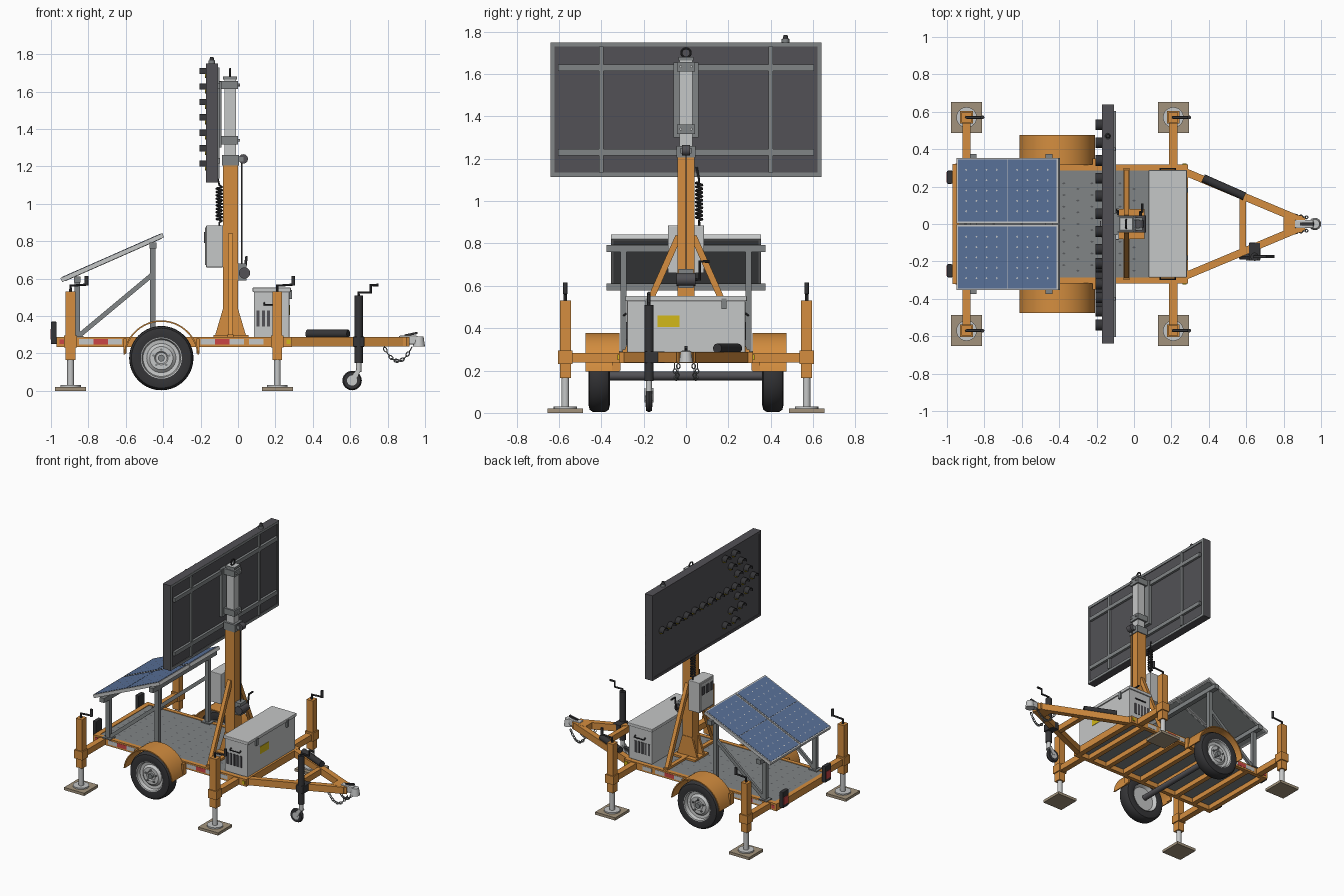
import bpy, bmesh, math
from mathutils import Vector, Matrix

if "Cube" in bpy.data.objects:
    bpy.data.objects.remove(bpy.data.objects["Cube"])

def mat(name, r, g, b):
    m = bpy.data.materials.new(name)
    m.diffuse_color = (r, g, b, 1)
    m.use_nodes = True
    m.node_tree.nodes["Principled BSDF"].inputs["Base Color"].default_value = m.diffuse_color
    return m

ORANGE = mat("orange paint", 0.66, 0.27, 0.05)
LIGHT = mat("light grey", 0.56, 0.57, 0.57)
MID = mat("galvanised grey", 0.22, 0.235, 0.24)
BLACK = mat("black rubber", 0.035, 0.035, 0.038)
DARK = mat("dark sign grey", 0.085, 0.083, 0.092)
BLUE = mat("solar blue", 0.10, 0.165, 0.32)
TAN = mat("wood tan", 0.36, 0.29, 0.20)
YELLOW = mat("yellow", 0.65, 0.48, 0.01)
RED = mat("red", 0.60, 0.06, 0.06)
DIRT = mat("deck hole grey", 0.10, 0.105, 0.11)

def finish(name, bm, m, smooth=False):
    bmesh.ops.recalc_face_normals(bm, faces=bm.faces)
    me = bpy.data.meshes.new(name)
    bm.to_mesh(me)
    bm.free()
    me.materials.append(m)
    if smooth:
        me.shade_smooth()
        me.set_sharp_from_angle(angle=math.radians(35))
    ob = bpy.data.objects.new(name, me)
    bpy.context.collection.objects.link(ob)
    return ob

def box(name, x, y, z, m, bevel=0):
    bm = bmesh.new()
    c = Vector([(a[0] + a[1]) / 2 for a in (x, y, z)])
    s = [abs(a[1] - a[0]) for a in (x, y, z)]
    bmesh.ops.create_cube(bm, size=1, matrix=Matrix.Translation(c) @ Matrix.Diagonal((*s, 1)))
    if bevel:
        bmesh.ops.bevel(bm, geom=bm.edges[:], offset=bevel, segments=2, profile=0.5, affect='EDGES')
    return finish(name, bm, m)

def beam(name, a, b, w, h, m):
    a, b = Vector(a), Vector(b)
    d = (b - a).normalized()
    side = d.cross(Vector((0, 0, 1))).normalized()
    up = side.cross(d)
    rot = Matrix((side, d, up)).transposed().to_4x4()
    bm = bmesh.new()
    bmesh.ops.create_cube(bm, size=1, matrix=Matrix.Translation((a + b) / 2) @ rot
                          @ Matrix.Diagonal((w, (b - a).length, h, 1)))
    return finish(name, bm, m)

def cyl(name, a, b, r, m, n=24, r2=None):
    a, b = Vector(a), Vector(b)
    rot = (b - a).to_track_quat('Z', 'Y').to_matrix().to_4x4()
    bm = bmesh.new()
    bmesh.ops.create_cone(bm, cap_ends=True, segments=n, radius1=r, radius2=r if r2 is None else r2,
                          depth=(b - a).length, matrix=Matrix.Translation((a + b) / 2) @ rot)
    return finish(name, bm, m, True)

def tube(name, pts, r, m, cyclic=False):
    cu = bpy.data.curves.new(name, 'CURVE')
    cu.dimensions, cu.bevel_depth, cu.bevel_resolution, cu.use_fill_caps = '3D', r, 2, True
    sp = cu.splines.new('POLY')
    sp.points.add(len(pts) - 1)
    for p, q in zip(sp.points, pts):
        p.co = (*q, 1)
    sp.use_cyclic_u = cyclic
    tmp = bpy.data.objects.new(name, cu)
    me = bpy.data.meshes.new_from_object(tmp)
    bpy.data.objects.remove(tmp)
    bm = bmesh.new()
    bm.from_mesh(me)
    return finish(name, bm, m, True)

def prism(name, profile, y0, y1, m, smooth=False):
    """Closed x,z profile extruded along y."""
    bm = bmesh.new()
    f = bm.faces.new([bm.verts.new((x, y0, z)) for x, z in profile])
    r = bmesh.ops.extrude_face_region(bm, geom=[f])
    bmesh.ops.translate(bm, verts=[v for v in r['geom'] if isinstance(v, bmesh.types.BMVert)], vec=(0, y1 - y0, 0))
    return finish(name, bm, m, smooth)

def lathe(name, profile, centre, m, n=40):
    """Profile of (radius, y) spun about the y axis."""
    bm = bmesh.new()
    vs = [bm.verts.new((r, y, 0)) for r, y in profile]
    es = [bm.edges.new((vs[i], vs[i + 1])) for i in range(len(vs) - 1)]
    bmesh.ops.spin(bm, geom=vs + es, cent=(0, 0, 0), axis=(0, 1, 0), angle=2 * math.pi, steps=n)
    bmesh.ops.remove_doubles(bm, verts=bm.verts, dist=1e-5)
    bmesh.ops.translate(bm, verts=bm.verts, vec=centre)
    return finish(name, bm, m, True)

def plates(name, quads, m):
    bm = bmesh.new()
    for q in quads:
        bm.faces.new([bm.verts.new(p) for p in q])
    return finish(name, bm, m)

def ring(a, b, steps, r, cx, cz):
    return [(cx + r * math.cos(a + (b - a) * i / steps), cz + r * math.sin(a + (b - a) * i / steps))
            for i in range(steps + 1)]

# Chassis: deck, rails, cross members
box("deck", (-0.95, 0.28), (-0.295, 0.295), (0.272, 0.284), MID)
holes = [(-0.9 + 0.075 * i, -0.25 + 0.0625 * j + 0.03 * (i % 2)) for i in range(13) for j in range(8)]
plates("deck_studs", [[(x - .01, y, .2855), (x, y - .006, .2855), (x + .01, y, .2855), (x, y + .006, .2855)]
                      for x, y in holes], DIRT)
box("rear_beam", (-0.97, -0.935), (-0.32, 0.32), (0.235, 0.288), ORANGE)
box("front_beam", (0.25, 0.29), (-0.315, 0.315), (0.235, 0.288), ORANGE)
for i in range(7):
    x = -0.8 + 0.16 * i
    box("cross_member", (x - .018, x + .018), (-0.3, 0.3), (0.235, 0.272), ORANGE)
cyl("axle", (-0.41, -0.37, 0.175), (-0.41, 0.37, 0.175), 0.021, DARK)
box("brace_beam", (-0.055, -0.025), (-0.3, 0.3), (0.284, 0.3), ORANGE)

for s in (-1, 1):
    box("side_rail", (-0.96, 0.29), (s * 0.287, s * 0.317), (0.235, 0.288), ORANGE)
    for x0 in (-0.85, -0.2, 0.06):
        for k, m in enumerate((LIGHT, RED, LIGHT)):
            if x0 < 0 or k == 0:
                box("reflector_tape", (x0 + .077 * k, x0 + .077 * (k + 1)), (s * .316, s * .319), (.248, .277), m)
    box("rear_marker", (-0.955, -0.93), (s * .316, s * .323), (.25, .275), RED)
    box("front_marker", (0.258, 0.28), (s * .316, s * .323), (.25, .275), YELLOW)
    # Tail lights
    box("tail_light", (-1.0, -0.97), (s * .215, s * .285), (.25, .37), BLACK, .005)
    box("tail_lens", (-1.0035, -0.998), (s * .223, s * .277), (.275, .33), RED)
    # Wheels and fenders
    c = (-0.41, s * 0.41, 0.175)
    lathe("tyre", [(.108, -.045), (.14, -.05), (.16, -.045), (.17, -.03), (.172, 0), (.17, .03),
                   (.16, .045), (.14, .05), (.108, .045), (.104, 0), (.108, -.045)], c, BLACK)
    lathe("rim", [(.001, s * .02), (.03, s * .022), (.036, s * .03), (.062, s * .03), (.078, s * .015),
                  (.098, s * .018), (.104, s * .044), (.11, s * .046), (.106, s * -.046), (.09, s * -.02),
                  (.001, s * -.02)], c, LIGHT)
    cyl("hub", (-0.41, s * .43, .175), (-0.41, s * .452, .175), .018, MID)
    for k in range(5):
        a = math.tau * k / 5 + math.pi / 2
        x, z = -0.41 + .045 * math.cos(a), .175 + .045 * math.sin(a)
        cyl("lug_nut", (x, s * .435, z), (x, s * .448, z), .007, MID, 6)
    prism("fender", ring(0.1, math.pi - 0.1, 24, .202, -0.41, .175) + ring(math.pi - 0.1, 0.1, 24, .194, -0.41, .175),
          s * .315, s * .475, ORANGE, True)
    for x in (-0.605, -0.215):
        box("fender_bracket", (x - .008, x + .008), (s * .31, s * .35), (.2, .28), ORANGE)
    # Drawbar arms
    beam("drawbar_arm", (0.27, s * .28, .262), (0.91, s * .012, .262), .04, .05, ORANGE)

    # Stabiliser legs
    for x in (-0.895, 0.21):
        y = s * .57
        box("leg_beam", (x - .022, x + .022), (s * .3, y), (.237, .282), ORANGE)
        box("leg_sleeve", (x - .034, x + .034), (y - .034, y + .034), (.232, .295), ORANGE)
        box("leg_column", (x - .026, x + .026), (y - .026, y + .026), (.165, .53), ORANGE)
        cyl("leg_foot_tube", (x, y, .02), (x, y, .17), .018, LIGHT)
        cyl("leg_foot_disc", (x, y, .02), (x, y, .03), .055, LIGHT)
        box("leg_pad", (x - .083, x + .083), (y - .083, y + .083), (0, .02), TAN)
        tube("leg_crank", [(x, y, .53), (x, y, .562), (x + .085, y, .568), (x + .085, y, .58)], .008, BLACK)
        cyl("crank_grip", (x + .085, y, .562), (x + .085, y, .615), .01, BLACK, 12)

# Hitch
box("drawbar_tie", (0.565, 0.6), (-0.135, 0.135), (.24, .284), ORANGE)
box("hitch_plate", (0.8, 0.9), (-0.045, 0.045), (.24, .288), ORANGE)
box("coupler_body", (0.86, 0.96), (-0.022, 0.022), (.248, .295), LIGHT, .006)
cyl("coupler_cup", (0.967, 0, .237), (0.967, 0, .29), .033, LIGHT, r2=.025)
beam("coupler_handle", (0.89, 0, .295), (0.96, 0, .31), .014, .012, BLACK)
for s in (-1, 1):
    for i in range(10):
        t = (i + .5) / 10
        p = Vector((.78 + .15 * t, s * (.055 - .02 * t), .235 - .3 * t * (1 - t)))
        d = Vector((.15, 0, -.3 * (1 - 2 * t))).normalized()
        o = Vector((0, 1, 0)) if i % 2 else Vector((-d.z, 0, d.x))
        tube("chain_link", [p + d * .014 * math.cos(k * math.tau / 12) + o * .008 * math.sin(k * math.tau / 12)
                            for k in range(12)], .003, MID, True)
cyl("cable_canister", (0.37, .245, .305), (0.59, .148, .305), .022, BLACK)
# Jockey wheel
jx, jy = 0.645, -0.175
cyl("jockey_tube", (jx, jy, .15), (jx, jy, .51), .022, BLACK)
cyl("jockey_inner", (jx, jy, .1), (jx, jy, .16), .015, LIGHT)
box("jockey_clamp", (jx - .03, jx + .03), (jy - .02, -.1), (.235, .29), BLACK, .004)
for s in (-1, 1):
    beam("jockey_fork", (jx, jy + s * .018, .11), (.61, jy + s * .018, .055), .005, .025, LIGHT)
lathe("jockey_wheel", [(.025, -.014), (.045, -.014), (.052, 0), (.045, .014), (.025, .014)], (.61, jy, .055), BLACK, 24)
cyl("jockey_hub", (.61, jy - .016, .055), (.61, jy + .016, .055), .027, LIGHT)
tube("jockey_crank", [(jx, jy, .5), (jx, jy, .525), (.71, jy, .525), (.71, jy, .565), (.75, jy, .565)], .008, BLACK)

# Battery box
box("battery_box", (0.085, 0.275), (-0.278, 0.28), (.285, .53), LIGHT, .004)
box("battery_lid", (0.078, 0.283), (-0.286, 0.288), (.528, .552), LIGHT, .004)
box("warning_label", (0.274, 0.278), (-.135, -.03), (.405, .46), YELLOW)
for y in (-.18, .18):
    box("lid_latch", (0.275, 0.288), (y - .012, y + .012), (.49, .54), MID)
for s in (-1, 1):
    for i in range(5):
        box("vent_slot", (.1 + .028 * i, .116 + .028 * i), (s * .276, s * .284), (.345, .43), DARK)
    tube("box_handle", [(.14, s * .28, .47), (.14, s * .295, .46), (.22, s * .295, .46), (.22, s * .28, .47)], .005, BLACK)

# Mast
box("mast", (-0.08, 0.0), (-0.04, 0.04), (.284, 1.22), ORANGE)
box("mast_base", (-0.13, 0.055), (-0.08, 0.08), (.284, .298), ORANGE)
for y in (-.04, .032):
    prism("mast_gusset", [(-.122, .298), (.042, .298), (.0, .44), (-.08, .44)], y - .004, y + .012, ORANGE)
for s in (-1, 1):
    beam("mast_brace", (-.04, s * .035, .835), (-.04, s * .275, .295), .028, .03, ORANGE)
box("mast_collar", (-0.086, 0.006), (-0.046, 0.046), (1.205, 1.26), MID)
box("inner_mast", (-0.073, -0.012), (-0.03, 0.03), (1.2, 1.68), LIGHT)
box("mast_cap", (-0.08, -0.005), (-0.036, 0.036), (1.665, 1.68), MID)
tube("lifting_eye", [(-.042, .022 * math.cos(k * math.tau / 16), 1.7 + .022 * math.sin(k * math.tau / 16))
                     for k in range(16)], .005, BLACK, True)
for z in (1.34, 1.635):
    box("mast_clamp", (-0.11, 0.0), (-0.042, 0.042), (z - .022, z + .022), MID)
    for s in (-1, 1):
        cyl("clamp_bolt", (0, s * .025, z), (.01, s * .025, z), .007, LIGHT, 6)
box("sign_bracket", (-0.112, -0.088), (-0.06, 0.06), (1.3, 1.655), MID)
cyl("pulley", (.028, -.02, 1.24), (.028, .02, 1.24), .025, DARK)
box("pulley_arm", (0, 0.03), (-.025, .025), (1.225, 1.25), MID)
cyl("winch_cable", (.02, 0, .65), (.02, 0, 1.235), .003, DARK, 8)
box("winch_frame", (0, .045), (-.035, .035), (.59, .68), MID)
cyl("winch_drum", (.035, -.045, .63), (.035, .045, .63), .03, DARK)
tube("winch_crank", [(.035, .04, .63), (.035, .065, .63), (.045, .065, .715), (.045, .11, .715)], .007, BLACK)
# Control box and coiled cable
box("control_box", (-.17, -.08), (-.085, .085), (.66, .885), LIGHT, .004)
box("control_door", (-.176, -.17), (-.075, .075), (.672, .873), LIGHT)
for y in (-.05, 0, .05):
    box("control_switch", (-.182, -.175), (y - .015, y + .015), (.79, .85), DARK)
tube("coiled_cable", [(-.1, .062, .87), (-.1, .062, .9)]
     + [(-.1 + .015 * math.cos(k * math.tau / 10), .062 + .015 * math.sin(k * math.tau / 10), .91 + .0018 * k)
        for k in range(101)] + [(-.1, .062, 1.1), (-.115, .05, 1.16)], .0055, BLACK)

# Arrow sign
box("sign_panel", (-.168, -.114), (-.635, .635), (1.12, 1.745), DARK)
for z0, z1 in ((1.115, 1.135), (1.73, 1.75)):
    box("sign_edge", (-.172, -.11), (-.64, .64), (z0, z1), DARK)
    box("sign_trim", (-.112, -.108), (-.64, .64), (z0, z1), MID)
for s in (-1, 1):
    box("sign_edge", (-.172, -.11), (s * .62, s * .64), (1.115, 1.75), DARK)
    box("sign_trim", (-.112, -.108), (s * .62, s * .64), (1.115, 1.75), MID)
    box("sign_rib", (-.115, -.1), (s * .39, s * .41), (1.135, 1.73), MID)
for z in (1.23, 1.63):
    box("sign_rail", (-.115, -.096), (-.605, .605), (z - .015, z + .015), MID)
cyl("beacon_base", (-.14, .47, 1.75), (-.14, .47, 1.765), .018, MID)
cyl("beacon", (-.14, .47, 1.765), (-.14, .47, 1.785), .014, BLACK, r2=.009)
lamps = [(.53 - .095 * i, 1.45) for i in range(10)]
for k in range(-3, 4):
    lamps += [(y0 + .073 * abs(k), 1.45 + .0825 * k) for y0 in (-.54, -.43)]
for y, z in lamps:
    cyl("lamp_lens", (-.168, y, z), (-.177, y, z), .025, YELLOW, 16)
    arc = ring(-.15, math.pi + .15, 10, .029, y, z) + ring(math.pi + .15, -.15, 10, .025, y, z)
    hood = prism("lamp_hood", arc, .168, .206, BLACK, True)
    # Turn the extrusion from y to -x
    hood.data.transform(Matrix(((0, -1, 0, 0), (1, 0, 0, 0), (0, 0, 1, 0), (0, 0, 0, 1))))

# Solar array
O, E = Vector((-.945, 0, .592)), Vector((-.4, 0, .832))
D = (E - O).normalized()
N = Vector((-D.z, 0, D.x))
L = (E - O).length
def on_panel(u, y, h=.0165):
    return O + D * u + N * h + Vector((0, y, 0))
for s in (-1, 1):
    yc = s * .179
    beam("panel_frame", O + Vector((0, yc, 0)), E + Vector((0, yc, 0)), .35, .024, LIGHT)
    beam("panel_back", on_panel(.015, yc, -.0125), on_panel(L - .015, yc, -.0125), .325, .003, MID)
    for u0, u1 in ((.01, L / 2 - .002), (L / 2 + .002, L - .01)):
        beam("solar_cells", on_panel(u0, yc, .011), on_panel(u1, yc, .011), .332, .006, BLUE)
    dots = [(L * i / 10, yc - .166 + .332 * j / 6) for i in range(1, 10) if i != 5 for j in range(1, 6)]
    plates("cell_dots", [[on_panel(u - .006, y), on_panel(u, y - .006), on_panel(u + .006, y), on_panel(u, y + .006)]
                         for u, y in dots], LIGHT)
    # Posts and diagonal braces
    box("tall_post", (-.47, -.44), (s * .28, s * .31), (.284, .79), MID)
    box("short_post", (-.875, -.845), (s * .28, s * .31), (.284, .6), MID)
    beam("post_brace", (-.85, s * .295, .295), (-.46, s * .295, .62), .018, .025, MID)
    for x in (-.455, -.86):
        box("post_foot", (x - .035, x + .035), (s * .265, s * .325), (.284, .292), MID)
for x, z in ((-.455, .778), (-.86, .596)):
    box("purlin", (x - .018, x + .018), (-.375, .375), (z - .018, z + .016), MID)
